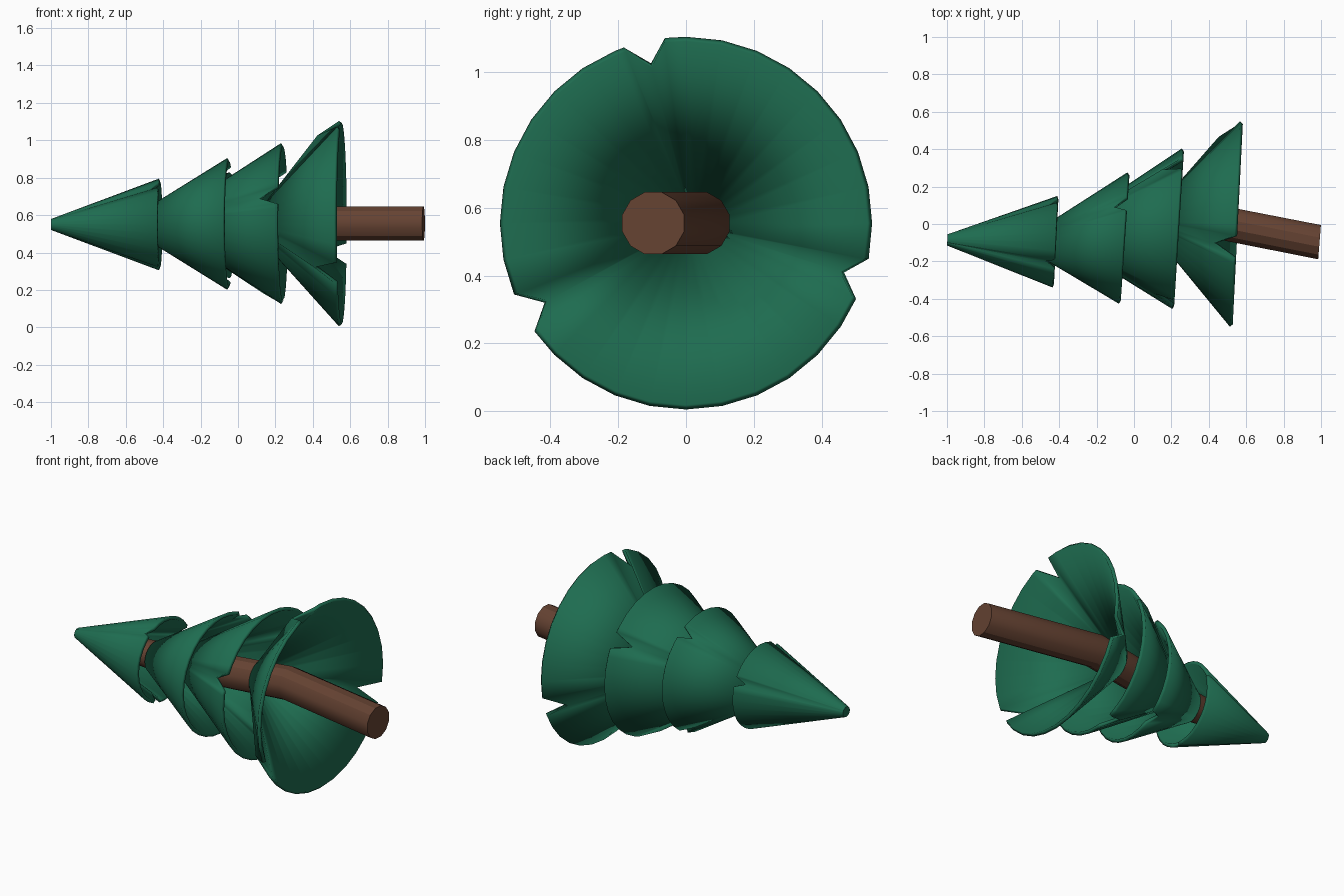
import bpy, bmesh
from math import sin, cos, radians
from mathutils import Vector

if "Cube" in bpy.data.objects:
    bpy.data.objects.remove(bpy.data.objects["Cube"])


def material(name, rgb):
    m = bpy.data.materials.new(name)
    m.diffuse_color = (*rgb, 1)
    m.use_nodes = True
    m.node_tree.nodes["Principled BSDF"].inputs["Base Color"].default_value = m.diffuse_color
    return m


GREEN = material("needle_green", (0.013, 0.15, 0.08))
BROWN = material("bark_brown", (0.13, 0.055, 0.032))


def ring(bm, center, lean, points):
    """Ring across the x axis, leaning in the xy plane; points = (angle, radius, shift along axis)."""
    u = Vector((1, -lean, 0)).normalized()
    v = Vector((-u.y, u.x, 0))
    w = Vector((0, 0, 1))
    return [bm.verts.new(Vector(center) + u * s + (v * cos(radians(a)) + w * sin(radians(a))) * r)
            for a, r, s in points]


def bridge(bm, a, b):
    n = len(a)
    for i in range(n):
        j = (i + 1) % n
        bm.faces.new((a[i], a[j], b[j], b[i]))


def finish(bm, name, mat):
    me = bpy.data.meshes.new(name)
    bm.to_mesh(me)
    bm.free()
    ob = bpy.data.objects.new(name, me)
    bpy.context.collection.objects.link(ob)
    me.materials.append(mat)
    bpy.ops.object.select_all(action='DESELECT')
    ob.select_set(True)
    bpy.context.view_layer.objects.active = ob
    bpy.ops.object.shade_smooth_by_angle(angle=radians(30))
    return ob


def tier(name, hub, hub_r, base, base_r, lean, notches, depth, capped=False):
    """Open conical shell whose rim is nicked at the given angles."""
    half = 6.5
    rim = [(i * 11.25, base_r, 0) for i in range(32)
           if all(abs((i * 11.25 - n + 180) % 360 - 180) > half + 2 for n in notches)]
    for n in notches:
        rim += [((n - half) % 360, base_r, 0), (n % 360, base_r * 0.88, -depth),
                ((n + half) % 360, base_r, 0)]
    rim.sort()
    bm = bmesh.new()
    top = ring(bm, hub, lean, [(a, hub_r, 0) for a, r, s in rim])
    bottom = ring(bm, base, lean, rim)
    bridge(bm, top, bottom)
    if capped:
        bm.faces.new(top[::-1])
    ob = finish(bm, name, GREEN)
    mod = ob.modifiers.new("thickness", 'SOLIDIFY')
    mod.thickness = 0.02
    mod.offset = -1


# Branch tiers, from the tip to the widest
tier("tip_tier", (-0.998, -0.085, 0.55), 0.03, (-0.423, -0.095, 0.55), 0.245, 0.05,
     (25, 120, 255), 0.05, capped=True)
tier("upper_tier", (-0.48, -0.095, 0.553), 0.09, (-0.058, -0.075, 0.553), 0.352, 0.065,
     (58, 298), 0.065)
tier("middle_tier", (-0.28, -0.05, 0.555), 0.10, (0.23, -0.025, 0.555), 0.43, 0.06,
     (35, 159, 280), 0.10)
tier("lower_tier", (0.14, 0.015, 0.555), 0.105, (0.54, 0.0, 0.555), 0.55, 0.05,
     (103, 209, 342.5), 0.11)

# Bent trunk: x, y, radius, lean
path = [(-0.8, -0.09, 0.06, 0.0), (-0.45, -0.09, 0.085, -0.05), (0.0, -0.02, 0.092, -0.15),
        (0.31, 0.037, 0.095, 0.0), (0.992, -0.097, 0.095, 0.08)]
bm = bmesh.new()
rings = [ring(bm, (x, y, 0.555), lean, [(15 + 30 * i, r, 0) for i in range(12)])
         for x, y, r, lean in path]
for a, b in zip(rings, rings[1:]):
    bridge(bm, a, b)
bm.faces.new(rings[0][::-1])
bm.faces.new(rings[-1])
finish(bm, "trunk", BROWN)
